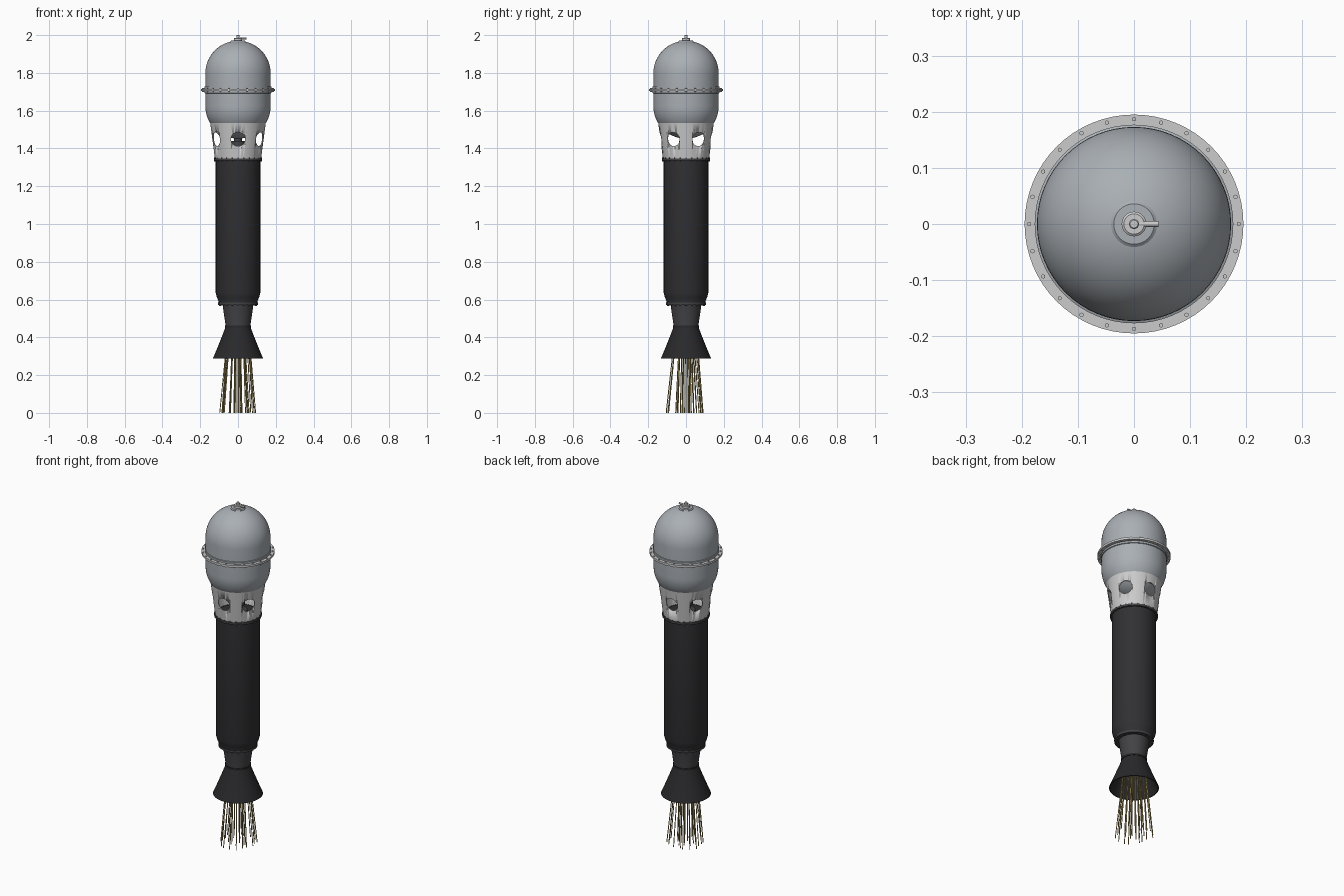
import bpy, bmesh, math, random
from mathutils import Vector, Matrix

if "Cube" in bpy.data.objects:
    bpy.data.objects.remove(bpy.data.objects["Cube"])

random.seed(4)


def material(name, rgb):
    m = bpy.data.materials.new(name)
    m.diffuse_color = (*rgb, 1)
    m.use_nodes = True
    m.node_tree.nodes["Principled BSDF"].inputs["Base Color"].default_value = m.diffuse_color
    return m


TANK = material("tank_paint", (0.40, 0.43, 0.46))
BLACK = material("casing_black", (0.03, 0.03, 0.033))
DARK = material("dark_metal", (0.055, 0.055, 0.06))
BELL = material("bell_black", (0.022, 0.022, 0.024))
GOLD = material("wire_gold", (0.50, 0.38, 0.14))


def finish(name, bm, mat=None, angle=35):
    bmesh.ops.recalc_face_normals(bm, faces=bm.faces)
    me = bpy.data.meshes.new(name)
    bm.to_mesh(me)
    bm.free()
    ob = bpy.data.objects.new(name, me)
    bpy.context.collection.objects.link(ob)
    if mat:
        me.materials.append(mat)
    bpy.ops.object.select_all(action='DESELECT')
    bpy.context.view_layer.objects.active = ob
    ob.select_set(True)
    bpy.ops.object.shade_smooth_by_angle(angle=math.radians(angle))
    return ob


def lathe(name, profile, mat=None, closed=False, steps=64):
    """Revolve a (radius, z) profile around the z axis."""
    bm = bmesh.new()
    vs = [bm.verts.new((r, 0, z)) for r, z in profile]
    pairs = list(zip(vs, vs[1:])) + ([(vs[-1], vs[0])] if closed else [])
    es = [bm.edges.new(p) for p in pairs]
    bmesh.ops.spin(bm, geom=vs + es, axis=(0, 0, 1), cent=(0, 0, 0),
                   angle=2 * math.pi, steps=steps, use_merge=True)
    bmesh.ops.remove_doubles(bm, verts=bm.verts, dist=1e-5)
    return finish(name, bm, mat)


def rod(bm, a, b, r, sides=12):
    """Add a capped cylinder between two points."""
    a, b = Vector(a), Vector(b)
    rot = (b - a).to_track_quat('Z', 'Y').to_matrix().to_4x4()
    bmesh.ops.create_cone(bm, cap_ends=True, segments=sides, radius1=r, radius2=r,
                          depth=(b - a).length,
                          matrix=Matrix.Translation((a + b) / 2) @ rot)


def ring_of_bolts(name, n, radius, z0, z1, r, mat=None):
    bm = bmesh.new()
    for i in range(n):
        t = 2 * math.pi * i / n
        x, y = radius * math.cos(t), radius * math.sin(t)
        rod(bm, (x, y, z0), (x, y, z1), r, 6)
    return finish(name, bm, mat)


# Oxidiser tank: two domes and a straight wall
R = 0.173
arc = [math.pi / 2 * i / 16 for i in range(17)]
top = [(R * math.sin(t), 1.797 + R * math.cos(t)) for t in arc]
bottom = [(R * math.cos(t), 1.625 - R * math.sin(t)) for t in arc]
for p in (top, bottom):
    p[0 if p is top else -1] = (0, p[0 if p is top else -1][1])
lathe("tank", top + bottom, TANK)

# Bolted tank flange with weld collar
lathe("tank_flange", [(0.17, 1.704), (0.195, 1.704), (0.195, 1.716), (0.17, 1.716)], closed=True)
lathe("flange_collar", [(0.17, 1.69), (0.177, 1.693), (0.177, 1.727), (0.17, 1.73)], TANK, True)
ring_of_bolts("flange_bolts", 24, 0.187, 1.699, 1.721, 0.004)

# Filler valve on the crown
lathe("valve_base", [(0.041, 1.962), (0.041, 1.967), (0.036, 1.971), (0, 1.972)], TANK)
lathe("valve_body", [(0.022, 1.965), (0.022, 1.983), (0.018, 1.986), (0.009, 1.986),
                     (0.009, 1.998), (0.007, 2.0), (0, 2.0)], steps=32)
bm = bmesh.new()
rod(bm, (0.01, 0, 1.982), (0.044, 0, 1.982), 0.005)
finish("valve_outlet", bm)

# Vented interstage skirt with six round windows
skirt = lathe("interstage", [(0.147, 1.535), (0.122, 1.345), (0.117, 1.345), (0.142, 1.535)],
              closed=True, steps=96)
bm = bmesh.new()
for i in range(6):
    t = math.pi / 2 + i * math.pi / 3
    d = Vector((math.cos(t), math.sin(t), 0))
    up = Vector((0, 0, 1.449))
    rod(bm, d * 0.08 + up, d * 0.2 + up, 0.037, 32)
cutter = finish("window_cutter", bm)
cutter.hide_render = True
cut = skirt.modifiers.new("windows", 'BOOLEAN')
cut.object, cut.operation, cut.solver = cutter, 'DIFFERENCE', 'EXACT'
bpy.context.view_layer.objects.active = skirt
bpy.ops.object.select_all(action='DESELECT')
skirt.select_set(True)
bpy.ops.object.modifier_apply(modifier="windows")
bpy.data.objects.remove(cutter)

# Injector valve inside the skirt
lathe("injector", [(0.022, 1.46), (0.022, 1.44), (0.036, 1.44), (0.036, 1.40), (0.025, 1.40),
                   (0.025, 1.37), (0.05, 1.37), (0.05, 1.345)], DARK, steps=32)

# Combustion chamber casing
lathe("casing_flange", [(0.115, 1.336), (0.127, 1.336), (0.127, 1.348), (0.115, 1.348)], DARK, True)
ring_of_bolts("casing_bolts", 24, 0.1235, 1.332, 1.353, 0.003, DARK)
lathe("casing", [(0, 1.346), (0.118, 1.346), (0.118, 0.635), (0.112, 0.612), (0.102, 0.59),
                 (0.102, 0.575), (0, 0.575)], BLACK)
lathe("aft_ring", [(0.07, 0.572), (0.105, 0.572), (0.105, 0.584), (0.07, 0.584)], DARK, True)
ring_of_bolts("aft_bolts", 20, 0.096, 0.566, 0.58, 0.004, DARK)

# Nozzle: converging section, throat ring and open bell
lathe("nozzle_throat_section", [(0.082, 0.575), (0.080, 0.56), (0.066, 0.465), (0.066, 0.455),
                                (0, 0.455)], DARK)
lathe("throat_ring", [(0.06, 0.452), (0.070, 0.452), (0.070, 0.463), (0.06, 0.463)], BELL, True)
outer = [(0.066, 0.455), (0.082, 0.412), (0.099, 0.37), (0.116, 0.328), (0.133, 0.288)]
inner = [(r - 0.005, z) for r, z in reversed(outer)]
lathe("nozzle_bell", outer + inner, BELL, True)

# Exhaust strands fanning out from the throat
bm = bmesh.new()
for count, r0, r1 in ((3, 0.01, 0.015), (10, 0.03, 0.05), (18, 0.055, 0.092)):
    for i in range(count):
        t = 2 * math.pi * (i + random.uniform(-0.3, 0.3)) / count
        k = r1 * random.uniform(0.85, 1.17)
        s = t + random.uniform(-0.08, 0.08)
        rod(bm, (r0 * math.cos(t), r0 * math.sin(t), 0.455),
            (k * math.cos(s), k * math.sin(s), 0.0005), 0.0025, 6)
finish("exhaust_strands", bm, GOLD)
